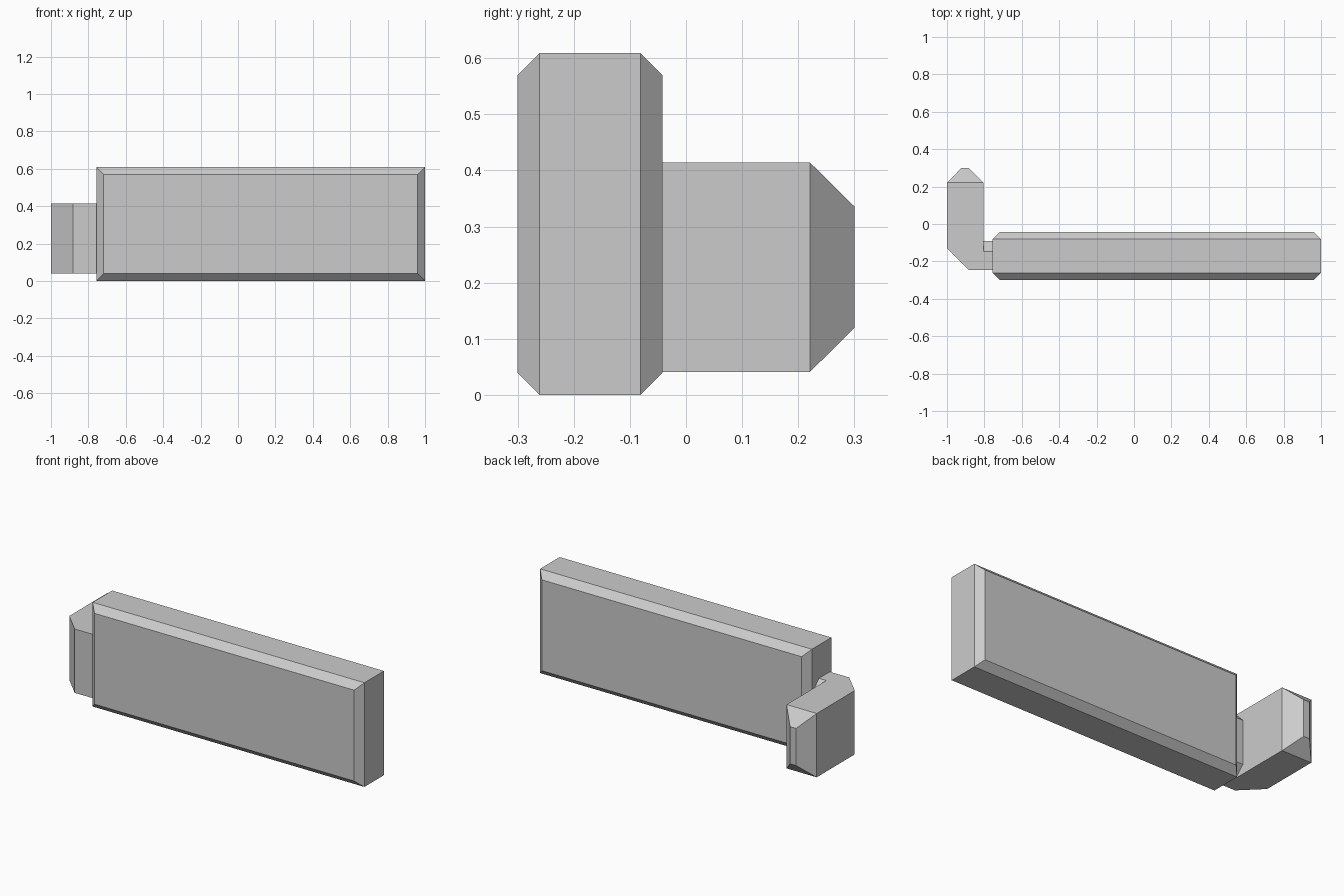
import bpy, bmesh

if "Cube" in bpy.data.objects:
    bpy.data.objects.remove(bpy.data.objects["Cube"], do_unlink=True)

GREY = (0.6, 0.6, 0.6, 1)
grey = bpy.data.materials.new("plain grey")
grey.use_nodes = True
grey.diffuse_color = GREY
grey.node_tree.nodes["Principled BSDF"].inputs["Base Color"].default_value = GREY


def loft(name, rings):
    """Join matching rings of points into a capped solid."""
    bm = bmesh.new()
    loops = [[bm.verts.new(p) for p in ring] for ring in rings]
    for a, b in zip(loops, loops[1:]):
        for i in range(len(a)):
            j = (i + 1) % len(a)
            bm.faces.new((a[i], a[j], b[j], b[i]))
    bm.faces.new(loops[0])
    bm.faces.new(loops[-1])
    bmesh.ops.recalc_face_normals(bm, faces=bm.faces)
    mesh = bpy.data.meshes.new(name)
    bm.to_mesh(mesh)
    bm.free()
    mesh.materials.append(grey)
    obj = bpy.data.objects.new(name, mesh)
    bpy.context.collection.objects.link(obj)
    return obj


def rect(x0, x1, z0, z1, y, inset=0):
    """Upright rectangle at depth y, shrunk on all sides by inset."""
    x0, x1, z0, z1 = x0 + inset, x1 - inset, z0 + inset, z1 - inset
    return [(x0, y, z0), (x1, y, z0), (x1, y, z1), (x0, y, z1)]


# Slab with chamfered front and back rims
slab = (-0.757, 1, 0, 0.609)
chamfer = 0.039
loft("slab", [rect(*slab, -0.3, chamfer), rect(*slab, -0.261),
              rect(*slab, -0.081), rect(*slab, -0.042, chamfer)])

# Bent arm beside the slab
low, high = 0.041, 0.414
inner, outer, end = -0.805, -1, -0.757
plan = [(outer, 0.221), (outer, -0.13), (-0.883, -0.247), (end, -0.247),
        (end, -0.147), (inner, -0.147), (inner, 0.221)]
loft("arm", [[(x, y, z) for x, y in plan] for z in (low, high)])

# Tapered tip of the arm
arm = (outer, inner, low, high)
loft("arm_tip", [rect(*arm, 0.221), rect(*arm, 0.3, 0.078)])

# Small wedge joining the arm to the slab
taper = 0.056
loft("joint_wedge", [rect(inner, end, low, high, -0.147),
                     rect(inner, end, low + taper, high - taper, -0.091)])
